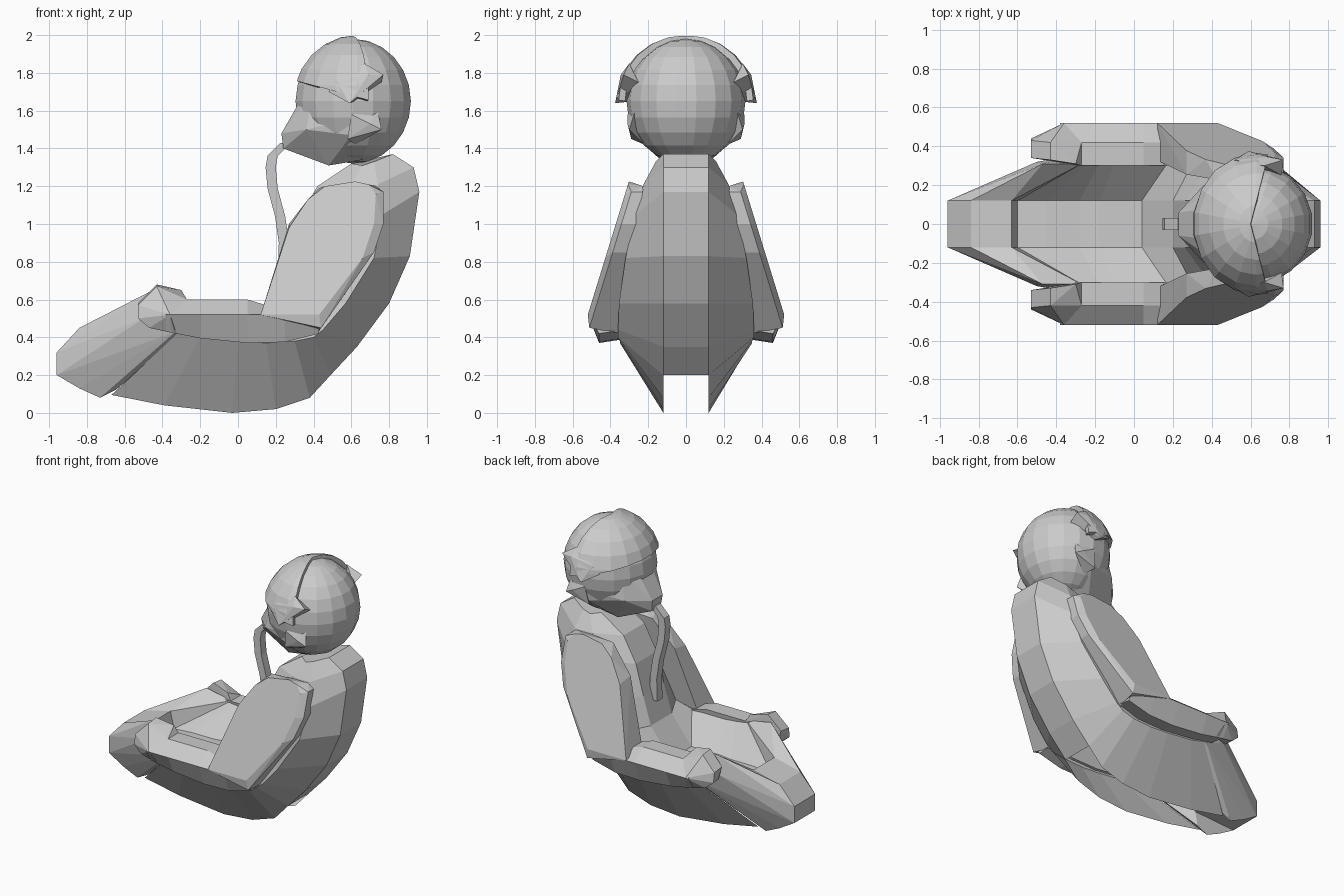
import bpy, bmesh
from mathutils import Vector, Matrix


def finish(bm, name, mirror=False):
    bmesh.ops.recalc_face_normals(bm, faces=bm.faces[:])
    me = bpy.data.meshes.new(name)
    bm.to_mesh(me)
    bm.free()
    ob = bpy.data.objects.new(name, me)
    bpy.context.collection.objects.link(ob)
    if mirror:
        m = ob.modifiers.new("mirror", 'MIRROR')
        m.use_axis = (False, True, False)
    return ob


def hull(name, pts, mirror=False):
    bm = bmesh.new()
    for p in pts:
        bm.verts.new(p)
    r = bmesh.ops.convex_hull(bm, input=bm.verts[:])
    junk = {v for v in r["geom_interior"] + r["geom_unused"] if isinstance(v, bmesh.types.BMVert)}
    bmesh.ops.delete(bm, geom=list(junk), context='VERTS')
    bmesh.ops.dissolve_limit(bm, angle_limit=0.02, verts=bm.verts[:], edges=bm.edges[:])
    return finish(bm, name, mirror)


def loft(name, rings, mirror=False, skip=lambda i, j: False, end_cap=True):
    bm = bmesh.new()
    rows = [[bm.verts.new(p) for p in r] for r in rings]
    n = len(rows[0])
    for i in range(len(rows) - 1):
        for j in range(n):
            if not skip(i, j):
                k = (j + 1) % n
                bm.faces.new((rows[i][j], rows[i][k], rows[i + 1][k], rows[i + 1][j]))
    bm.faces.new(rows[0])
    if end_cap:
        bm.faces.new(rows[-1])
    return finish(bm, name, mirror)


# Torso and thighs: back x,z | outer back x,y,z | outer front x,y,z | front x,z
stations = [
    (.82, 1.37, .72, .16, 1.33, .66, .16, 1.31, .60, 1.32),
    (.93, 1.30, .74, .225, 1.21, .60, .22, 1.21, .42, 1.20),
    (.96, 1.17, .765, .27, 1.05, .50, .27, 1.05, .32, 1.02),
    (.91, .83, .72, .32, .82, .40, .31, .80, .26, .80),
    (.80, .58, .57, .355, .58, .30, .31, .60, .20, .60),
    (.63, .35, .45, .36, .44, .17, .31, .57, .04, .40),
    (.49, .20, .40, .36, .40, .10, .31, .57, .00, .40),
    (.38, .08, .30, .35, .38, .00, .31, .57, -.10, .40),
    (.20, .02, .15, .35, .37, -.10, .31, .57, -.18, .40),
    (-.03, .00, .00, .35, .38, -.18, .31, .58, -.28, .39),
    (-.39, .04, -.20, .35, .40, -.24, .31, .59, -.45, .39),
    (-.67, .095, -.31, .35, .43, -.28, .31, .60, -.60, .38)]
C = .12
rings = []
for bx, bz, ox, oy, oz, fx, fy, fz, cx, cz in stations:
    half = [(bx, C, bz), (ox, oy, oz), (fx, fy, fz), (cx, C, cz)]
    rings.append(half + [(x, -y, z) for x, y, z in reversed(half)])
# the underside between the thighs stays open
loft("torso_and_thighs", rings, skip=lambda i, j: j == 7 and i > 5, end_cap=False)

# Lower legs converging at the front, with a small step to the thighs
hull("lower_leg", [(-.73, C, .08), (-.84, C, .13), (-.96, C, .20), (-.96, C, .32),
                   (-.84, C, .45), (-.63, C, .50), (-.60, C, .38), (-.33, .35, .43),
                   (-.27, .31, .60), (-.47, .31, .64), (-.50, .32, .50),
                   (-.65, C, .12), (-.27, .33, .43)], True)
hull("knee_block", [(x, s * C, z) for s in (-1, 1) for x, z in
                    ((-.96, .20), (-.96, .32), (-.84, .45), (-.63, .50), (-.60, .38), (-.63, .22))])


# Upper arms: a sheared slab with a slightly larger inner outline
def slab_y(z):
    return .31 + (1.2 - z) * .21 / .68


outer = [(.12, .52), (.19, .67), (.27, .98), (.37, 1.13), (.46, 1.2), (.62, 1.225),
         (.69, 1.21), (.73, 1.16), (.72, 1.0), (.66, .82), (.43, .52)]
inner = [(.12, .52), (.19, .65), (.27, 1.0), (.43, 1.19), (.62, 1.2), (.73, 1.2),
         (.77, 1.17), (.77, 1.0), (.72, .85), (.42, .42)]
hull("upper_arm", [(x, slab_y(z), z) for x, z in outer]
     + [(x, .225 + (1.2 - z) * .15, z) for x, z in inner]
     + [(x, slab_y(z) - .03, z) for x, z in ((.77, 1.17), (.77, 1.0), (.72, .85), (.44, .45))], True)

# Forearms
arm = []
for x, low in ((.43, .42), (.25, .375), (.05, .37), (-.2, .395), (-.38, .43)):
    top = .60 if x < .2 else .54
    arm.append([(x, .30, top), (x, .42, top), (x, .52, .52), (x, .46, low), (x, .33, low + .02)])
loft("forearm", arm, True)

# Hands
hull("hand", [(-.53, .34, .58), (-.53, .43, .57), (-.53, .44, .50), (-.47, .45, .45),
              (-.33, .46, .42), (-.36, .52, .52), (-.27, .42, .60), (-.27, .30, .60),
              (-.30, .31, .65), (-.43, .33, .68), (-.43, .42, .67), (-.50, .34, .48)], True)


# Head
def ball(center, radii, u=18, v=12):
    bm = bmesh.new()
    bmesh.ops.create_uvsphere(bm, u_segments=u, v_segments=v, radius=1)
    bmesh.ops.transform(bm, verts=bm.verts, matrix=Matrix.Translation(center) @ Matrix.Diagonal((*radii, 1)))
    return bm


finish(ball((.61, 0, 1.65), (.31, .315, .33)), "head")

# Helmet visor: shell cut at the middle, the back edge and the sloping brow
bm = ball((.63, 0, 1.64), (.345, .37, .36))
for co, no in (((0, 0, 0), (0, -1, 0)), ((.60, 0, 0), (.35, -.09, 0)), ((.3, 0, 1.76), (-.08, 0, -.3))):
    bmesh.ops.bisect_plane(bm, geom=bm.verts[:] + bm.edges[:] + bm.faces[:], plane_co=Vector(co),
                           plane_no=Vector(no), clear_outer=True)
visor = finish(bm, "visor_shell", True)
s = visor.modifiers.new("thickness", 'SOLIDIFY')
s.thickness = .035
s.offset = -1

# Visor side wings and ear cups
hull("visor_wing", [(.59, .375, 1.64), (.77, .33, 1.79), (.69, .345, 1.79), (.52, .33, 1.76),
                    (.48, .31, 1.70), (.76, .25, 1.75), (.62, .27, 1.65), (.67, .30, 1.85)], True)
hull("ear_cup", [(.58, .29, 1.45), (.70, .31, 1.53), (.76, .30, 1.50), (.62, .22, 1.42),
                 (.60, .31, 1.58), (.74, .27, 1.60)], True)

# Face mask and jaw
hull("mask", [(x, s * y, z) for s in (-1, 1) for x, y, z in
              ((.23, .06, 1.48), (.24, .05, 1.40), (.31, .07, 1.62), (.40, .18, 1.70),
               (.48, .10, 1.31), (.62, .30, 1.56), (.60, .28, 1.47), (.36, .20, 1.50), (.66, .1, 1.34))])

# Breathing hose
hose = [(.25, 1.43), (.18, 1.36), (.17, 1.30), (.18, 1.19), (.22, 1.04), (.24, .9), (.235, .74)]
loft("hose", [[(x - .024, -.03, z), (x + .03, -.03, z), (x + .03, .03, z), (x - .024, .03, z)]
              for x, z in hose])
